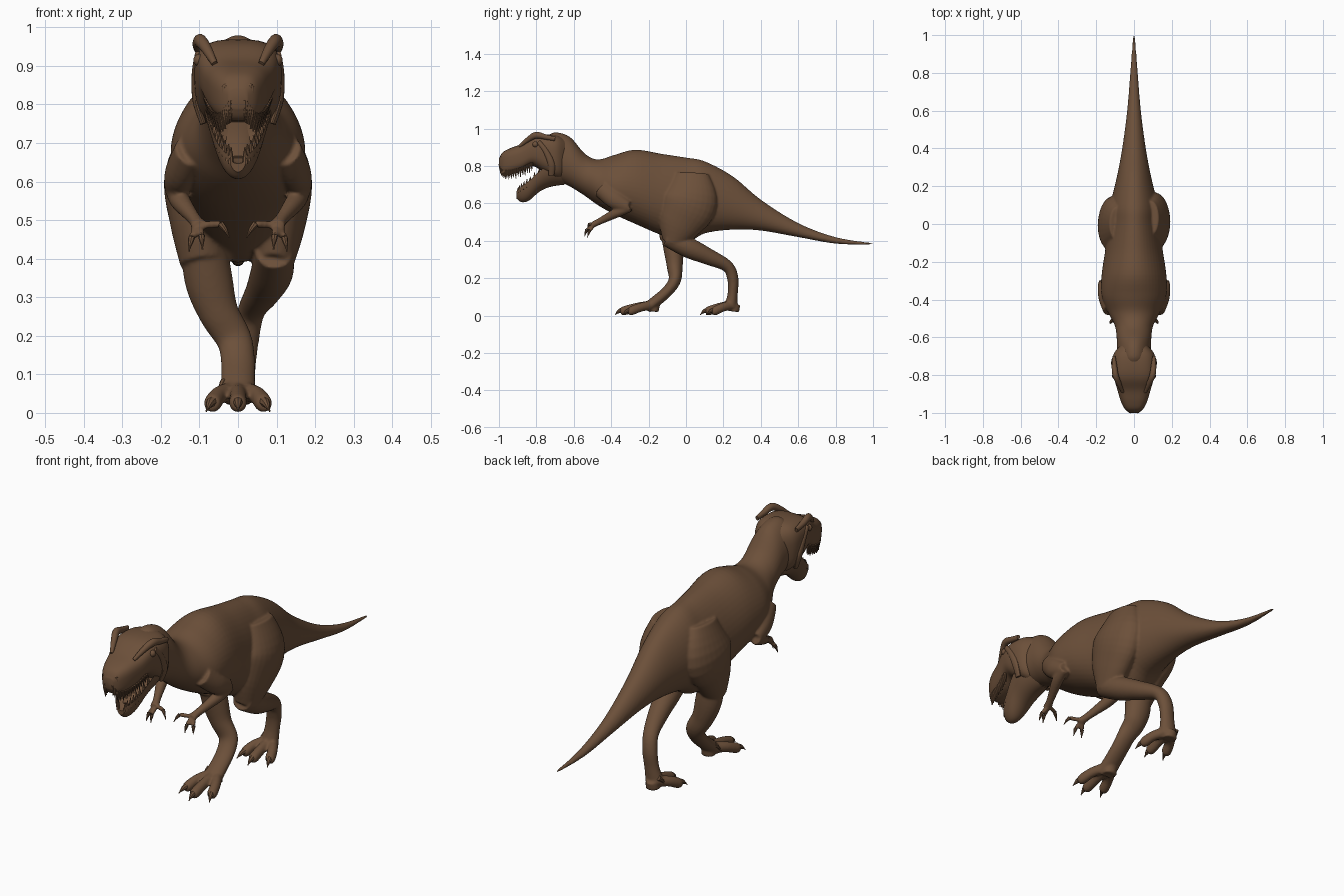
import bpy, bmesh, math
from mathutils import Vector

cube = bpy.data.objects.get("Cube")
if cube:
    bpy.data.objects.remove(cube)

hide = bpy.data.materials.new("brown hide")
hide.use_nodes = True
hide.diffuse_color = (0.15, 0.08, 0.042, 1)
bsdf = hide.node_tree.nodes["Principled BSDF"]
bsdf.inputs["Base Color"].default_value = hide.diffuse_color
bsdf.inputs["Roughness"].default_value = 0.8


def spline(stations, steps):
    """Smoothly interpolate tuples of any length."""
    pts = [Vector(s) for s in stations]
    pts = [pts[0]] + pts + [pts[-1]]
    result = []
    for a, b, c, d in zip(pts, pts[1:], pts[2:], pts[3:]):
        for i in range(steps):
            t = i / steps
            m, n = (c - a) / 2, (d - b) / 2
            k = b - c
            result.append(b + m * t + (-3 * k - 2 * m - n) * t * t + (2 * k + m + n) * t ** 3)
    return result + [pts[-1]]


def loft(bm, stations, upright=False, power=2, egg=0, dish=False, sides=28, steps=5):
    """Skin rings (x, y, z, half width, half depth) along a path."""
    rows = spline(stations, steps)
    rings = []
    for i, row in enumerate(rows):
        centre = Vector(row[:3])
        after, before = rows[min(i + 1, len(rows) - 1)], rows[max(i - 1, 0)]
        along = (Vector(after[:3]) - Vector(before[:3])).normalized()
        u, v = Vector((1, 0, 0)), Vector((0, 0, 1))
        if not upright:
            if abs(along.x) > 0.9:
                u = Vector((0, 1, 0))
            u = (u - along * u.dot(along)).normalized()
            v = along.cross(u)
        ring = []
        for j in range(sides):
            angle = math.tau * j / sides
            c, s = math.cos(angle), math.sin(angle)
            p = math.copysign(abs(c) ** (2 / power), c)
            q = math.copysign(abs(s) ** (2 / power), s)
            p *= 1 - egg * q
            if dish:
                q = 1 - 0.9 * q if q > 0 else 1 + 2 * q
            ring.append(bm.verts.new(centre + u * p * max(row[3], 0.002) + v * q * max(row[4], 0.002)))
        rings.append(ring)
    for lower, upper in zip(rings, rings[1:]):
        for j in range(sides):
            k = (j + 1) % sides
            bm.faces.new((lower[j], lower[k], upper[k], upper[j]))
    bm.faces.new(rings[0])
    bm.faces.new(rings[-1])


def profile(rows):
    """Turn (y, top, bottom, half width) into loft stations."""
    return [(0, y, (top + low) / 2, w, (top - low) / 2) for y, top, low, w in rows]


def spike(bm, root, tip, radius):
    root, tip = Vector(root), Vector(tip)
    bend = root.lerp(tip, 0.5) + Vector((0, 0, radius * 0.4))
    loft(bm, [(*root, radius, radius), (*bend, radius * 0.7, radius * 0.7), (*tip, 0, 0)], sides=8, steps=3)


def finish(name, bm, voxel=0):
    bmesh.ops.recalc_face_normals(bm, faces=bm.faces)
    mesh = bpy.data.meshes.new(name)
    bm.to_mesh(mesh)
    bm.free()
    mesh.materials.append(hide)
    obj = bpy.data.objects.new(name, mesh)
    bpy.context.collection.objects.link(obj)
    bpy.ops.object.select_all(action="DESELECT")
    obj.select_set(True)
    bpy.context.view_layer.objects.active = obj
    if voxel:
        remesh = obj.modifiers.new("blend", "REMESH")
        remesh.mode = "VOXEL"
        remesh.voxel_size = voxel
        remesh.use_smooth_shade = True
        soften = obj.modifiers.new("soften", "SMOOTH")
        soften.iterations = 4
        bpy.ops.object.shade_smooth()
    else:
        bpy.ops.object.shade_smooth_by_angle(angle=math.radians(40))
    return obj


body, claws = bmesh.new(), bmesh.new()

# Trunk, neck and tail
loft(body, profile([
    (1, .388, .378, .005), (.8, .42, .385, .02), (.6, .495, .42, .036), (.4, .62, .455, .062),
    (.25, .745, .46, .09), (.1, .825, .44, .125), (0, .845, .39, .135), (-.13, .865, .43, .15),
    (-.27, .887, .49, .17), (-.38, .86, .54, .17), (-.47, .835, .59, .135), (-.54, .865, .64, .1),
    (-.62, .955, .69, .09), (-.7, .98, .73, .088), (-.75, .955, .79, .07)]),
    upright=True, egg=0.12, sides=48)

# Thighs, shins and ankles: left leg trails, right leg leads
loft(body, [(.09, .03, .76, .04, .09), (.11, .02, .62, .08, .15),
            (.105, -.03, .5, .072, .125), (.095, -.07, .39, .05, .06)])
loft(body, [(.095, -.1, .42, .05, .05), (.088, .01, .365, .055, .055), (.065, .12, .315, .046, .044),
            (.035, .22, .265, .036, .032), (.02, .25, .2, .036, .03), (.01, .25, .12, .036, .027),
            (0, .24, .05, .045, .035)])
loft(body, [(-.09, 0, .76, .04, .09), (-.11, 0, .62, .08, .15),
            (-.105, -.05, .5, .072, .11), (-.09, -.08, .39, .06, .06)])
loft(body, [(-.09, -.075, .44, .06, .06), (-.075, -.065, .34, .062, .052), (-.05, -.06, .26, .052, .042),
            (-.01, -.06, .19, .046, .033), (0, -.1, .13, .044, .03), (0, -.17, .07, .045, .03),
            (0, -.21, .04, .05, .028)])

# Feet: three clawed toes and a small rear toe each
for heel, reach in ((-.19, .145), (.24, .12)):
    for spread in (-1, 0, 1):
        length = reach if spread == 0 else reach * 0.72
        x, end = spread * 0.066, heel - length
        loft(body, [(spread * .02, heel, .055, .024, .026), (x * .75, heel - length * .5, .045, .022, .024),
                    (x, end, .025, .023, .024), (x * 1.05, end - .015, .022, .014, .014)], sides=16)
        spike(claws, (x, end - .005, .03), (x * 1.25, end - .045, .004), .014)
    loft(body, [(0, heel + .02, .06, .03, .03), (0, heel + .015, .022, .034, .03)], sides=16)
    spike(claws, (-.035, heel + .02, .08), (-.05, heel - .01, .04), .012)

# Arms with hooked fingers
for side in (1, -1):
    loft(body, [(side * .12, -.45, .68, .045, .05), (side * .15, -.38, .62, .04, .05),
                (side * .165, -.31, .58, .026, .032)])
    loft(body, [(side * .165, -.3, .58, .024, .026), (side * .15, -.37, .55, .026, .026),
                (side * .115, -.46, .505, .017, .018), (side * .1, -.5, .485, .022, .016)])
    for dx, dy, dz in ((-.05, -.02, .005), (0, -.035, -.025), (.025, -.02, -.03)):
        x, y, z = side * (.095 + dx), -.495 + dy, .485 + dz
        loft(body, [(side * .1, -.49, .487, .01, .01), (x, y, z, .01, .01)], sides=12)
        spike(claws, (x, y, z), (side * (.092 + dx * 1.4), y - .012, z - .036), .009)

finish("body", body, voxel=0.006)
finish("claws", claws)

# Skull and snout
skull_rows = [(-.64, .94, .74, .07), (-.69, .965, .73, .108), (-.76, .968, .765, .113), (-.82, .955, .8, .104),
              (-.88, .918, .775, .087), (-.94, .895, .76, .069), (-.98, .873, .762, .048), (-1, .84, .79, .024)]
skull = bmesh.new()
loft(skull, profile(skull_rows), upright=True, power=3, egg=-0.04, sides=40)
finish("skull", skull)

# Dished lower jaw
jaw_rows = [(-.65, .85, .7, .082), (-.72, .815, .69, .09), (-.78, .775, .665, .08),
            (-.84, .72, .615, .062), (-.88, .69, .607, .046), (-.905, .665, .625, .022)]
jaw = bmesh.new()
loft(jaw, profile(jaw_rows), upright=True, dish=True, sides=40)
finish("lower_jaw", jaw)

# Tongue
tongue = bmesh.new()
loft(tongue, [(0, -.7, .755, .05, .02), (0, -.79, .705, .042, .018), (0, -.86, .66, .022, .008)])
finish("tongue", tongue)

# Teeth follow the two jaw margins
teeth = bmesh.new()
for rows, first, sign in ((skull_rows, -.83, -1), (jaw_rows, -.79, 1)):
    margin = [r for r in spline(rows, 5) if r[0] < first]
    for i, (y, top, low, width) in enumerate(margin):
        if sign > 0 and i % 2:
            continue
        edge, x = (top, width * 0.88) if sign > 0 else (low, width * 0.82)
        size = 0.03 if i % 2 else 0.024
        for side in (1, -1):
            spike(teeth, (side * x, y + .006, edge - sign * .02), (side * x * .92, y + .008, edge + sign * size), .008)
finish("teeth", teeth)

# Brow ridges, cheek bones, eyes and nostril rims
ridges, eyes, nostrils = bmesh.new(), bmesh.new(), bmesh.new()
for side in (1, -1):
    loft(ridges, [(side * .06, -.89, .905, .008, .008), (side * .082, -.84, .945, .014, .014),
                  (side * .098, -.8, .965, .016, .018), (side * .104, -.75, .955, .014, .014),
                  (side * .106, -.7, .945, .008, .012)], sides=14)
    loft(ridges, [(side * .104, -.79, .93, .008, .012), (side * .11, -.75, .88, .01, .015),
                  (side * .108, -.72, .81, .01, .018), (side * .09, -.72, .75, .008, .015)], sides=14)
    ball = bmesh.ops.create_uvsphere(eyes, u_segments=16, v_segments=10, radius=.016)
    bmesh.ops.translate(eyes, verts=ball["verts"], vec=(side * .1, -.805, .915))
    loft(nostrils, [(side * .02, -.988, .85, .004, .004), (side * .034, -.985, .848, .006, .006),
                    (side * .038, -.985, .83, .004, .004)], sides=10)
finish("brow_and_cheek_ridges", ridges)
finish("eyes", eyes)
finish("nostril_rims", nostrils)
